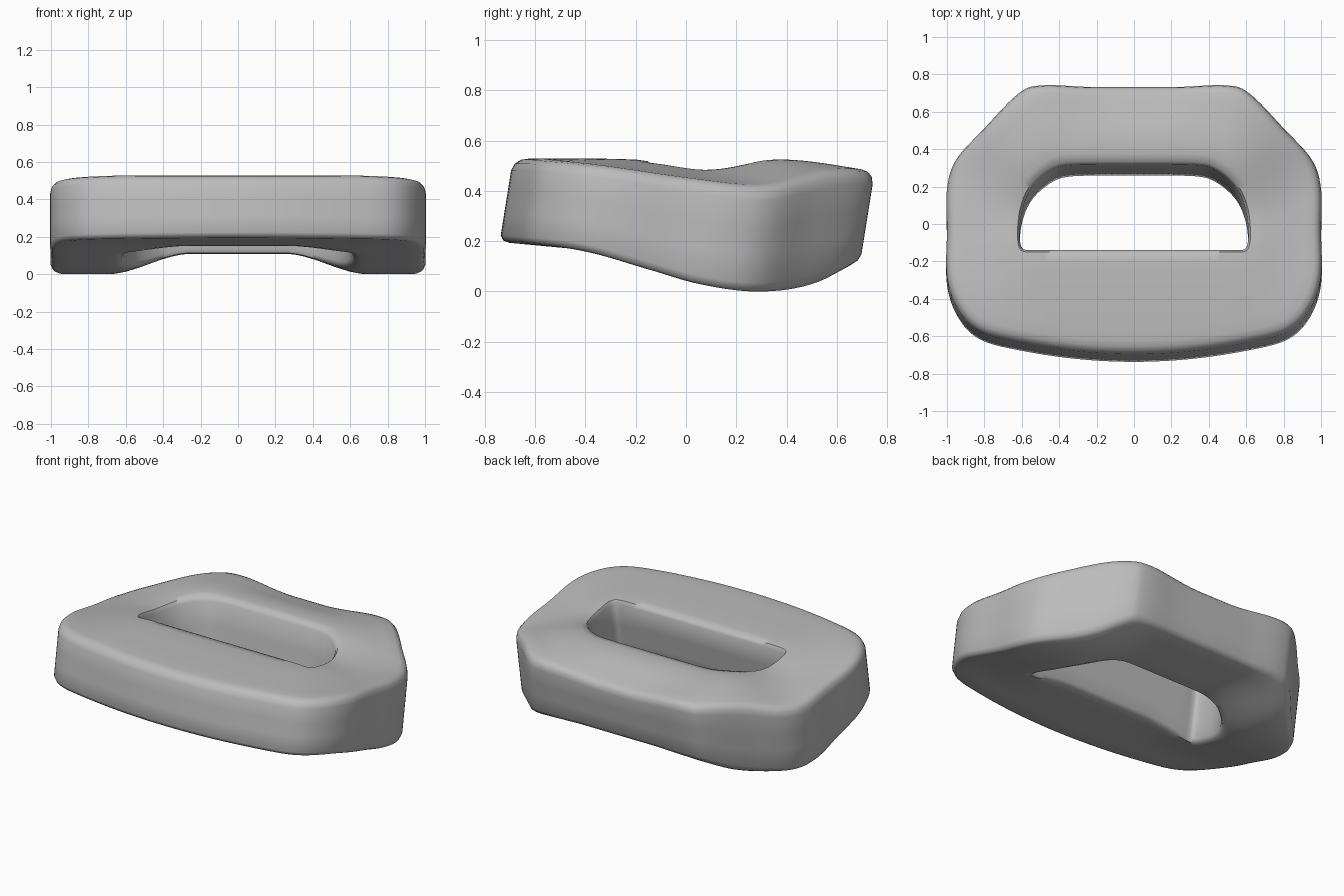
import bpy
import bmesh
from mathutils import Vector

default_cube = bpy.data.objects.get("Cube")
if default_cube:
    bpy.data.objects.remove(default_cube, do_unlink=True)

STEPS = 6      # samples between neighbouring outline points
LEAN = 0.16    # backward lean of all walls
MID = 0.33     # height at which the outlines are given

# Half outlines from front centre to back centre, paired point by point
OUTER = [(0, -.72), (.3, -.705), (.6, -.66), (.82, -.6), (.94, -.48), (1, -.3), (1, -.05),
         (1, .18), (.95, .34), (.8, .5), (.62, .68), (.5, .725), (.25, .72), (0, .72)]
INNER = [(0, -.165), (.25, -.165), (.5, -.165), (.575, -.165), (.6, -.15), (.61, -.11),
         (.61, -.04), (.6, .04), (.57, .13), (.52, .2), (.44, .26), (.36, .285), (.2, .29), (0, .29)]

# Height profiles along y, for the middle and for the outer sides
TOP_MIDDLE = [(-.75, .53), (-.15, .52), (.05, .495), (.35, .525), (.75, .475)]
TOP_SIDE = [(-.75, .53), (-.4, .505), (0, .45), (.3, .42), (.75, .47)]
BASE_MIDDLE = [(-.75, .2), (-.2, .15), (.3, .11), (.75, .12)]
BASE_SIDE = [(-.75, .2), (-.4, .165), (-.1, .085), (.1, .03), (.35, 0), (.55, .03), (.75, .13)]


def spline(a, b, c, d, t):
    return (b * 2 + (c - a) * t + (a * 2 - b * 5 + c * 4 - d) * t ** 2
            + (b * 3 - a - c * 3 + d) * t ** 3) / 2


def closed_outline(half):
    """Mirror a half outline and resample it as a smooth closed loop."""
    pts = [Vector(p) for p in half]
    pts += [Vector((-p.x, p.y)) for p in reversed(pts[1:-1])]
    n = len(pts)
    return [spline(pts[i - 1], pts[i], pts[(i + 1) % n], pts[(i + 2) % n], s / STEPS)
            for i in range(n) for s in range(STEPS)]


def ease(value, low, high):
    t = min(max((value - low) / (high - low), 0), 1)
    return t * t * (3 - 2 * t)


def profile(knots, y):
    """Smooth curve through unevenly spaced height knots."""
    y = min(max(y, knots[0][0]), knots[-1][0])
    slopes = [(b[1] - a[1]) / (b[0] - a[0]) for a, b in zip(knots, knots[1:])]
    tangents = [slopes[0]] + [(a + b) / 2 for a, b in zip(slopes, slopes[1:])] + [slopes[-1]]
    for i, ((ya, za), (yb, zb)) in enumerate(zip(knots, knots[1:])):
        if y <= yb:
            w = yb - ya
            t = (y - ya) / w
            blend = t * t * (3 - 2 * t)
            return (za + (zb - za) * blend + w * t * (1 - t)
                    * ((1 - t) * tangents[i] - t * tangents[i + 1]))


def surface_heights(p):
    x = abs(p.x)
    side = ease(x, .5, 1)
    top = profile(TOP_MIDDLE, p.y) * (1 - side) + profile(TOP_SIDE, p.y) * side
    # Slight saddle in the centre of the back bar
    top -= .03 * ease(p.y, .4, .7) * (1 - ease(x, .1, .5))
    foot = ease(x, .25, .7)
    base = profile(BASE_MIDDLE, p.y) * (1 - foot) + profile(BASE_SIDE, p.y) * foot
    return base, top


# Cross-section: fraction across the ring, height fraction, with rounded rims
rim_top = [(0, .86), (.02, .94), (.06, .985), (.12, 1)]
rim_base = [(.07, 0), (.025, .02), (0, .08)]
across = [i / 8 for i in range(2, 8)]
section = [(0, .35), (0, .6)] + rim_top + [(t, 1) for t in across]
section += [(.97, .99), (1, .94), (1, .6), (1, .3), (1, .06), (.97, .01)]
section += [(t, 0) for t in reversed(across)] + rim_base

# Ring body
bm = bmesh.new()
rings = []
for outer, inner in zip(closed_outline(OUTER), closed_outline(INNER)):
    ring = []
    for across_t, height_t in section:
        p = outer.lerp(inner, across_t)
        base, top = surface_heights(p)
        z = base + (top - base) * height_t
        ring.append(bm.verts.new((p.x, p.y + LEAN * (z - MID), z)))
    rings.append(ring)
for i, ring in enumerate(rings):
    previous = rings[i - 1]
    for j in range(len(section)):
        bm.faces.new((previous[j - 1], ring[j - 1], ring[j], previous[j]))
bmesh.ops.recalc_face_normals(bm, faces=bm.faces)
mesh = bpy.data.meshes.new("ring_body")
bm.to_mesh(mesh)
bm.free()
body = bpy.data.objects.new("ring_body", mesh)
bpy.context.collection.objects.link(body)

# Plain grey material
grey = bpy.data.materials.new("plain_grey")
grey.use_nodes = True
colour = (.5, .5, .5, 1)
grey.diffuse_color = colour
grey.node_tree.nodes["Principled BSDF"].inputs["Base Color"].default_value = colour
mesh.materials.append(grey)

# Smooth shading
bpy.ops.object.select_all(action='DESELECT')
body.select_set(True)
bpy.context.view_layer.objects.active = body
bpy.ops.object.shade_smooth_by_angle(angle=.9)
